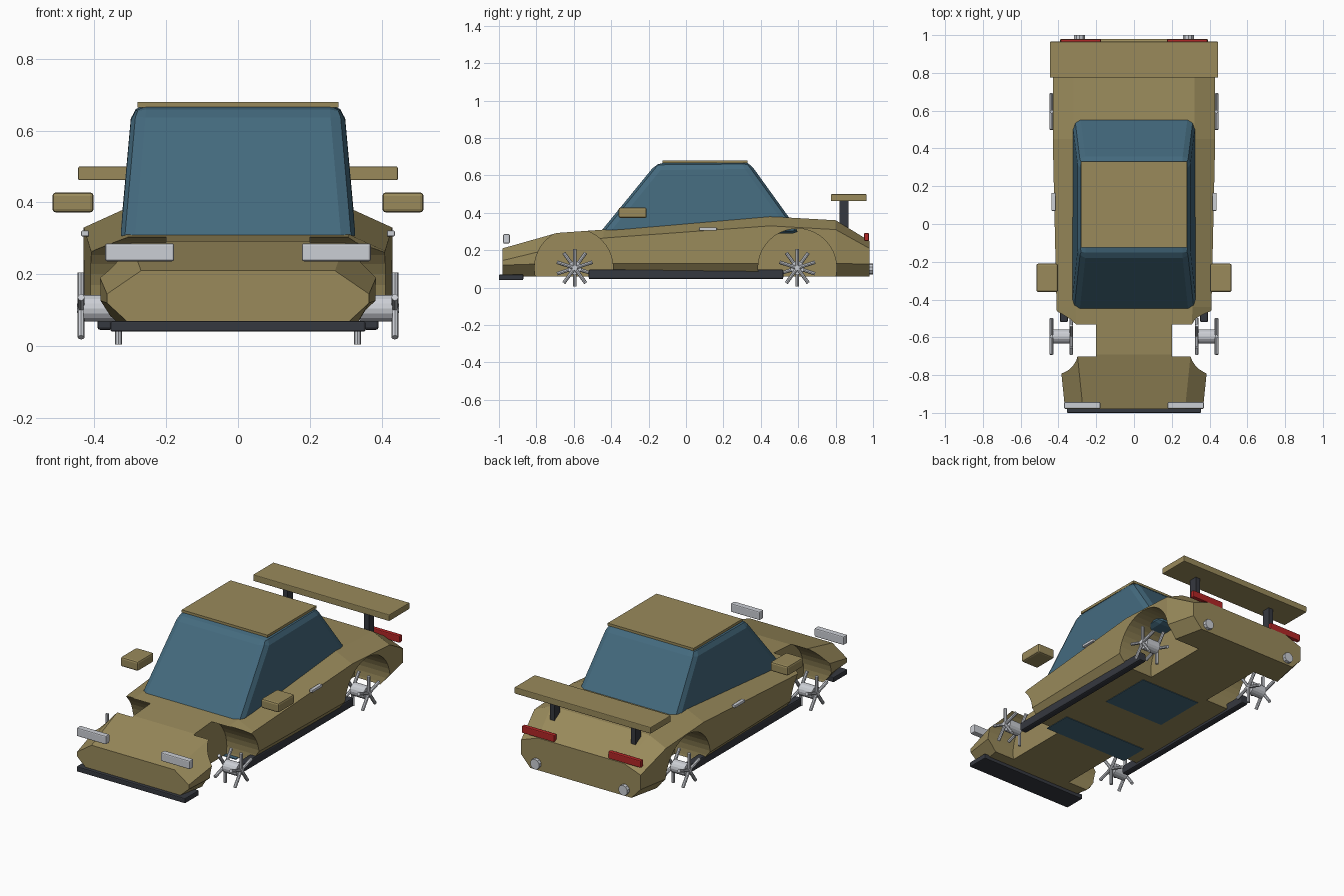
import bpy, bmesh, math
from mathutils import Matrix, Vector

if "Cube" in bpy.data.objects:
    bpy.data.objects.remove(bpy.data.objects["Cube"])


def material(name, rgb):
    m = bpy.data.materials.new(name)
    m.diffuse_color = (*rgb, 1)
    m.use_nodes = True
    m.node_tree.nodes["Principled BSDF"].inputs["Base Color"].default_value = m.diffuse_color
    return m


PAINT = material("tan paint", (0.32, 0.255, 0.105))
GLASS = material("blue glass", (0.058, 0.145, 0.21))
TRIM = material("dark trim", (0.036, 0.04, 0.05))
METAL = material("light metal", (0.6, 0.62, 0.66))
RED = material("red lamp", (0.45, 0.02, 0.02))


def finish(name, bm, mat, bevel=0, segments=2):
    bmesh.ops.recalc_face_normals(bm, faces=bm.faces)
    mesh = bpy.data.meshes.new(name)
    bm.to_mesh(mesh)
    bm.free()
    mesh.materials.append(mat)
    ob = bpy.data.objects.new(name, mesh)
    bpy.context.collection.objects.link(ob)
    if bevel:
        mod = ob.modifiers.new("soft_edges", 'BEVEL')
        mod.width, mod.segments = bevel, segments
    return ob


def box(name, x, y, z, mat, bevel=0):
    """Box from (min, max) ranges."""
    bm = bmesh.new()
    bmesh.ops.create_cube(bm, size=1)
    for v in bm.verts:
        v.co = [(r[0] + r[1]) / 2 + c * (r[1] - r[0]) for r, c in zip((x, y, z), v.co)]
    return finish(name, bm, mat, bevel)


def pair(name, x, y, z, mat, bevel=0):
    box(name + "_right", x, y, z, mat, bevel)
    box(name + "_left", (-x[1], -x[0]), y, z, mat, bevel)


def add_rod(bm, a, b, radius, sides):
    a, b = Vector(a), Vector(b)
    turn = (b - a).to_track_quat('Z', 'Y').to_matrix().to_4x4()
    bmesh.ops.create_cone(bm, cap_ends=True, segments=sides, radius1=radius, radius2=radius,
                          depth=(b - a).length, matrix=Matrix.Translation((a + b) / 2) @ turn)


# Body shell lofted through cross-sections:
# y, floor half width, side half width, deck half width, sill z, shoulder z, deck z
sections = [
    (-0.98, 0.30, 0.365, 0.27, 0.12, 0.145, 0.21),
    (-0.69, 0.35, 0.395, 0.30, 0.13, 0.215, 0.292),
    (-0.44, 0.36, 0.41, 0.31, 0.13, 0.265, 0.31),
    (0.45, 0.37, 0.43, 0.32, 0.13, 0.33, 0.38),
    (0.80, 0.37, 0.43, 0.32, 0.13, 0.31, 0.36),
    (0.98, 0.33, 0.39, 0.28, 0.125, 0.21, 0.25),
]
bm = bmesh.new()
rings = []
for y, wb, w, wt, zl, zs, zt in sections:
    half = [(wb, 0.06), (w, zl), (w, zs), (wt, zt)]
    outline = half + [(-x, z) for x, z in reversed(half)]
    rings.append([bm.verts.new((x, y, z)) for x, z in outline])
for r, s in zip(rings, rings[1:]):
    for i in range(8):
        j = (i + 1) % 8
        bm.faces.new((r[i], r[j], s[j], s[i]))
bm.faces.new(rings[0])
bm.faces.new(rings[-1])
body = finish("body", bm, PAINT)

# Wheel arches cut from the body
for side in (-1, 1):
    for y in (-0.6, 0.595):
        bm = bmesh.new()
        add_rod(bm, (side * 0.2, y, 0.105), (side * 0.6, y, 0.105), 0.21, 40)
        cutter = finish("arch_cutter", bm, PAINT)
        cutter.hide_render = True
        mod = body.modifiers.new("arch", 'BOOLEAN')
        mod.operation, mod.solver, mod.object = 'DIFFERENCE', 'EXACT', cutter
        bpy.context.view_layer.objects.active = body
        bpy.ops.object.modifier_apply(modifier=mod.name)
        bpy.data.objects.remove(cutter)

# Glass cabin: tapered block with bevelled edges
bm = bmesh.new()
bmesh.ops.create_cube(bm, size=2)
for v in bm.verts:
    sx, front, top = v.co.x, v.co.y < 0, v.co.z > 0
    if top:
        v.co = (sx * 0.295, -0.155 if front else 0.335, 0.668 if front else 0.674)
    else:
        v.co = (sx * 0.33, -0.48 if front else 0.612, 0.27 if front else 0.29)
finish("cabin_glass", bm, GLASS, 0.04, 2)
box("roof_panel", (-0.28, 0.28), (-0.125, 0.33), (0.665, 0.68), PAINT)

# Cabin floor showing on the underside
box("front_floor_panel", (-0.28, 0.28), (-0.42, -0.25), (0.057, 0.062), GLASS)
box("rear_floor_panel", (-0.18, 0.22), (0.02, 0.34), (0.057, 0.062), GLASS)

# Rear wing and its supports
box("rear_wing", (-0.445, 0.445), (0.775, 0.965), (0.462, 0.5), PAINT, 0.004)
pair("wing_strut", (0.25, 0.28), (0.82, 0.87), (0.31, 0.465), TRIM)

# Mirrors, lamps, handles, skirts and splitter
pair("mirror", (0.402, 0.517), (-0.36, -0.21), (0.372, 0.428), PAINT, 0.01)
pair("headlight", (0.178, 0.37), (-0.978, -0.942), (0.236, 0.286), METAL, 0.006)
pair("tail_light", (0.175, 0.388), (0.952, 0.978), (0.25, 0.292), RED, 0.005)
pair("door_handle", (0.415, 0.437), (0.07, 0.165), (0.305, 0.322), METAL, 0.004)
pair("side_skirt", (0.35, 0.392), (-0.52, 0.52), (0.045, 0.097), TRIM, 0.008)
box("front_splitter", (-0.355, 0.355), (-1.0, -0.87), (0.04, 0.07), TRIM, 0.005)

for side, label in ((1, "right"), (-1, "left")):
    # Exhaust tips
    bm = bmesh.new()
    add_rod(bm, (side * 0.288, 0.95, 0.1), (side * 0.288, 1.0, 0.1), 0.03, 10)
    finish("exhaust_" + label, bm, METAL)
    # Wheel hubs with an outer and an inner star of five spokes
    for y, end in ((-0.595, "front"), (0.595, "rear")):
        bm = bmesh.new()
        add_rod(bm, (side * 0.34, y, 0.105), (side * 0.43, y, 0.105), 0.037, 16)
        add_rod(bm, (side * 0.325, y, 0.105), (side * 0.448, y, 0.105), 0.013, 8)
        for x, phase in ((0.437, 0), (0.333, 36)):
            for k in range(5):
                a = math.radians(phase + 72 * k)
                add_rod(bm, (side * x, y, 0.105),
                        (side * x, y + 0.1 * math.sin(a), 0.105 + 0.1 * math.cos(a)), 0.0095, 8)
        finish(end + "_wheel_" + label, bm, METAL)
